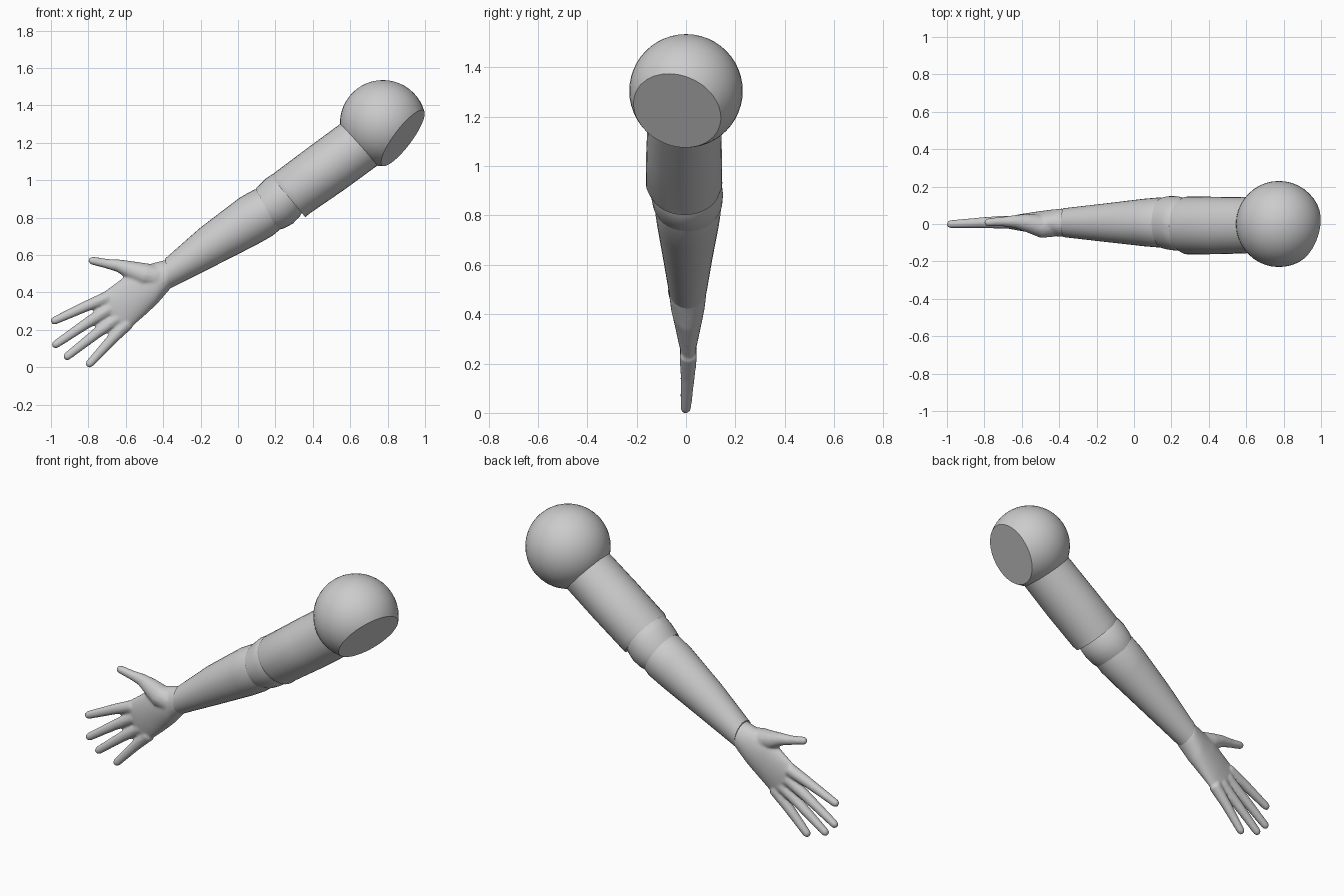
import bpy, bmesh, math
from mathutils import Vector

if "Cube" in bpy.data.objects:
    bpy.data.objects.remove(bpy.data.objects["Cube"])


def loft(bm, rings, n=32):
    """Skin elliptical rings given as (upper x,z, lower x,z, centre y, half depth)."""
    loops = []
    for ux, uz, lx, lz, yc, ry in rings:
        c = Vector(((ux + lx) / 2, yc, (uz + lz) / 2))
        u = Vector(((ux - lx) / 2, 0, (uz - lz) / 2))
        v = Vector((0, ry, 0))
        loops.append([bm.verts.new(c + u * math.cos(a) + v * math.sin(a))
                      for a in (2 * math.pi * i / n for i in range(n))])
    for a, b in zip(loops, loops[1:]):
        for i in range(n):
            j = (i + 1) % n
            bm.faces.new((a[i], a[j], b[j], b[i]))
    bm.faces.new(loops[0])
    bm.faces.new(loops[-1])


def digit(bm, path):
    """Round tapered finger along (x, y, z, radius), with a domed tip."""
    pts = [(Vector(p[:3]), p[3]) for p in path]
    d = (pts[-1][0] - pts[-2][0]).normalized()
    end, r = pts.pop()
    for a in (0, 30, 55, 75, 87):
        t = math.radians(a)
        pts.append((end + d * r * (math.sin(t) - 1), r * math.cos(t)))
    rings = []
    for i, (p, r) in enumerate(pts):
        t = (pts[min(i + 1, len(pts) - 1)][0] - pts[max(i - 1, 0)][0]).normalized()
        s = Vector((t.z, 0, -t.x)).normalized() * r
        rings.append((p.x + s.x, p.z + s.z, p.x - s.x, p.z - s.z, p.y, r))
    loft(bm, rings, 16)


def finish(bm, name, angle=35):
    bmesh.ops.recalc_face_normals(bm, faces=bm.faces)
    me = bpy.data.meshes.new(name)
    bm.to_mesh(me)
    bm.free()
    ob = bpy.data.objects.new(name, me)
    bpy.context.collection.objects.link(ob)
    bpy.ops.object.select_all(action='DESELECT')
    ob.select_set(True)
    bpy.context.view_layer.objects.active = ob
    bpy.ops.object.shade_smooth_by_angle(angle=math.radians(angle))
    return ob


# Shoulder ball with a flat cut where it meets the body
bm = bmesh.new()
bmesh.ops.create_uvsphere(bm, u_segments=40, v_segments=24, radius=0.23)
bmesh.ops.translate(bm, verts=bm.verts, vec=(0.775, 0, 1.305))
nrm = Vector((0.773, -0.26, -0.58)).normalized()
cut = bmesh.ops.bisect_plane(bm, geom=bm.verts[:] + bm.edges[:] + bm.faces[:],
                             plane_co=Vector((0.775, 0, 1.305)) + nrm * 0.138,
                             plane_no=nrm, clear_outer=True)
bmesh.ops.holes_fill(bm, edges=[e for e in bm.edges if e.is_boundary], sides=0)
finish(bm, "shoulder_ball", 30)

# Arm sections
sections = {
    "upper_arm": [(.58, 1.325, .755, 1.085, -.006, .148), (.38, 1.178, .57, .95, -.008, .153),
                  (.192, 1.037, .385, .823, -.008, .155), (.178, 1.02, .36, .802, -.006, .145)],
    "elbow_joint": [(.25, 1.03, .36, .86, 0, .125), (.185, 1.032, .33, .805, 0, .143),
                    (.145, 1.006, .294, .768, .004, .146), (.112, .972, .245, .742, .006, .142),
                    (.094, .953, .212, .733, .006, .135), (.11, .94, .21, .75, .006, .12)],
    "forearm": [(.13, .955, .235, .745, .006, .125), (.088, .95, .185, .703, .008, .134),
                (.01, .907, .10, .655, .008, .127), (-.2, .747, -.12, .543, .007, .102),
                (-.39, .58, -.365, .42, .007, .077)],
}
for name, rings in sections.items():
    bm = bmesh.new()
    loft(bm, rings)
    finish(bm, name)

# Hand: palm, thumb mound and digits fused into one smooth skin
bm = bmesh.new()
loft(bm, [(-.34, .60, -.33, .455, .007, .068), (-.39, .572, -.375, .405, .007, .076),
          (-.45, .558, -.435, .335, .007, .07), (-.56, .52, -.50, .275, .008, .057),
          (-.645, .455, -.545, .235, .008, .046), (-.715, .405, -.585, .20, .008, .035),
          (-.735, .375, -.625, .19, .008, .026)])
digit(bm, [(-.43, -.005, .48, .065), (-.50, -.012, .495, .062), (-.57, .004, .518, .05),
           (-.64, .014, .543, .034), (-.70, .013, .553, .026), (-.80, .008, .574, .022)])
for base, tip in [((-.69, .375), (-1.0, .24)), ((-.68, .315), (-.992, .11)),
                  ((-.64, .265), (-.93, .045)), ((-.59, .235), (-.808, .003))]:
    (bx, bz), (tx, tz) = base, tip
    digit(bm, [(bx, .01, bz, .036),
               (bx * .6 + tx * .4, .007, bz * .6 + tz * .4 + .004, .029),
               (tx, -.002, tz, .022)])
hand = finish(bm, "hand", 60)
rem = hand.modifiers.new("fuse", 'REMESH')
rem.mode = 'VOXEL'
rem.voxel_size = 0.008
rem.use_smooth_shade = True
sm = hand.modifiers.new("soften", 'SMOOTH')
sm.factor = 0.5
sm.iterations = 5
